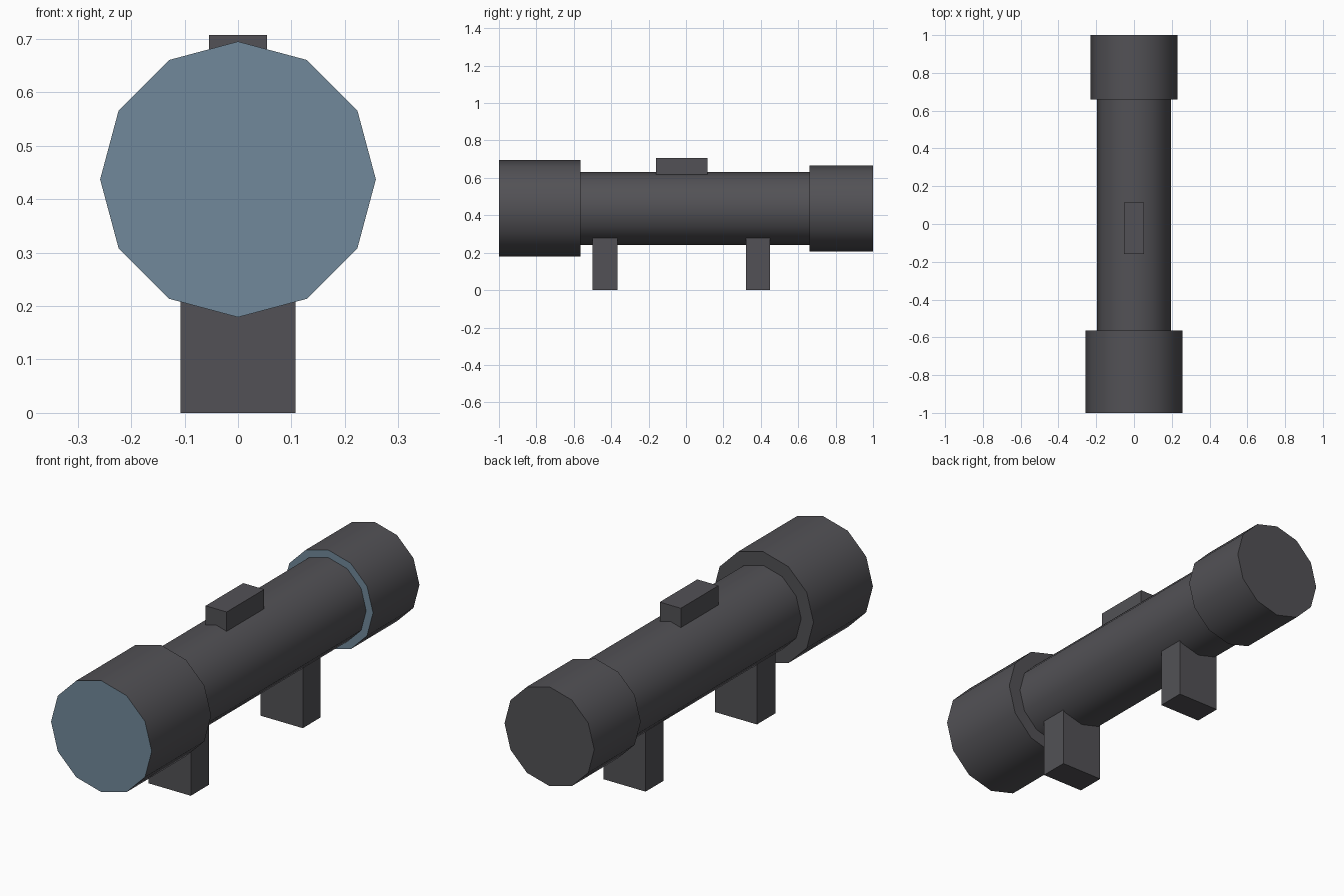
import bpy
import math

cube = bpy.data.objects.get("Cube")
if cube:
    bpy.data.objects.remove(cube, do_unlink=True)


def material(name, rgb):
    m = bpy.data.materials.new(name)
    m.use_nodes = True
    m.diffuse_color = (*rgb, 1)
    m.node_tree.nodes["Principled BSDF"].inputs["Base Color"].default_value = (*rgb, 1)
    return m


METAL = material("dark_metal", (0.085, 0.083, 0.092))
GLASS = material("blue_glass", (0.165, 0.25, 0.325))
AXIS_Z = 0.437


def barrel(name, radius, y0, y1, glass_front=False):
    """Twelve-sided cylinder along y, smooth sides and flat caps."""
    bpy.ops.mesh.primitive_cylinder_add(
        vertices=12, radius=radius, depth=y1 - y0,
        location=(0, (y0 + y1) / 2, AXIS_Z), rotation=(math.pi / 2, 0, 0))
    ob = bpy.context.object
    ob.name = name
    bpy.ops.object.transform_apply(location=False, rotation=True, scale=True)
    ob.data.materials.append(METAL)
    ob.data.materials.append(GLASS)
    for p in ob.data.polygons:
        p.material_index = int(glass_front and p.normal.y < -0.9)
    bpy.ops.object.shade_smooth_by_angle(angle=math.radians(40))


def block(name, half_width, y0, y1, z0, z1):
    bpy.ops.mesh.primitive_cube_add(size=1, location=(0, (y0 + y1) / 2, (z0 + z1) / 2))
    ob = bpy.context.object
    ob.name = name
    ob.scale = (2 * half_width, y1 - y0, z1 - z0)
    bpy.ops.object.transform_apply(location=False, rotation=False, scale=True)
    ob.data.materials.append(METAL)


# Tube with its wider ends
barrel("main_tube", 0.195, -0.6, 0.7)
barrel("front_lens_housing", 0.258, -1.0, -0.565, True)
barrel("rear_eyepiece", 0.23, 0.66, 1.0, True)

# Mounting feet and top adjuster
block("front_foot", 0.108, -0.5, -0.365, 0, 0.3)
block("rear_foot", 0.108, 0.32, 0.45, 0, 0.3)
block("top_adjuster", 0.054, -0.16, 0.115, 0.58, 0.707)
